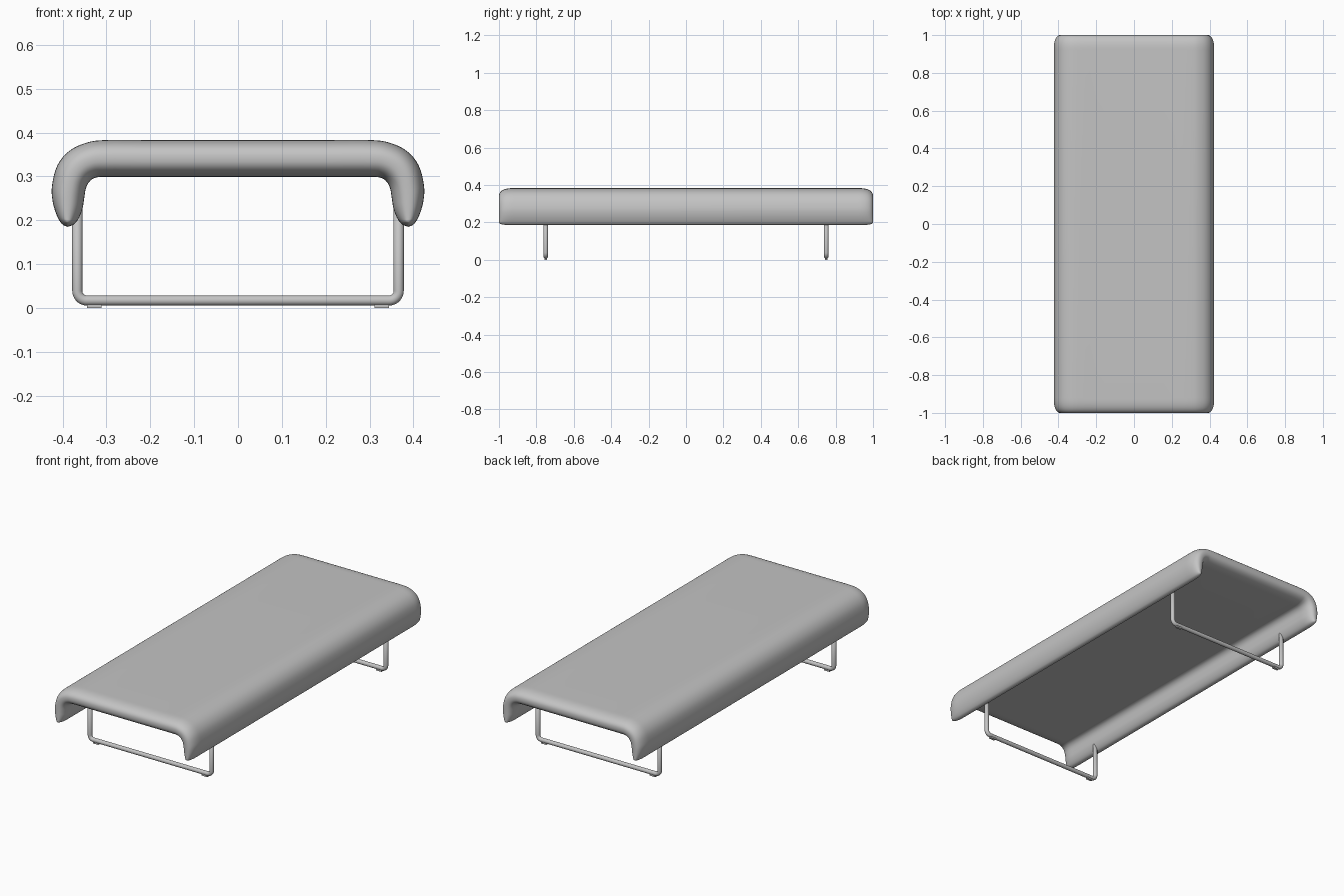
import bpy, bmesh, math
from mathutils import Vector

if "Cube" in bpy.data.objects:
    bpy.data.objects.remove(bpy.data.objects["Cube"], do_unlink=True)


def make_material(name, value):
    mat = bpy.data.materials.new(name)
    mat.use_nodes = True
    mat.diffuse_color = (value, value, value, 1)
    mat.node_tree.nodes["Principled BSDF"].inputs["Base Color"].default_value = (value, value, value, 1)
    return mat


def add_object(name, bm, mat):
    bmesh.ops.recalc_face_normals(bm, faces=bm.faces)
    mesh = bpy.data.meshes.new(name)
    bm.to_mesh(mesh)
    bm.free()
    obj = bpy.data.objects.new(name, mesh)
    bpy.context.collection.objects.link(obj)
    mesh.materials.append(mat)
    mesh.shade_smooth()
    return obj


def loft(bm, rings, closed=True):
    """Skin matching rings of points with quads."""
    rows = [[bm.verts.new(p) for p in ring] for ring in rings]
    for a, b in zip(rows, rows[1:]):
        for i in range(len(a)):
            j = (i + 1) % len(a)
            bm.faces.new((a[i], a[j], b[j], b[i]))
    return rows


def spline(points, steps=4):
    """Catmull-Rom curve through the points."""
    pts = [Vector(p) for p in points]
    pts = [2 * pts[0] - pts[1]] + pts + [2 * pts[-1] - pts[-2]]
    out = []
    for a, b, c, d in zip(pts, pts[1:], pts[2:], pts[3:]):
        for s in range(steps):
            t = s / steps
            out.append(0.5 * (2 * b + (c - a) * t + (2 * a - 5 * b + 4 * c - d) * t ** 2
                              + (3 * b - a - 3 * c + d) * t ** 3))
    return out + [pts[-2]]


grey = make_material("light grey", 0.55)

# Cushion: half of the upper and lower contour, from the middle to the drooping tip
upper = [(0, .383), (.2, .383), (.3, .383), (.345, .377), (.385, .358), (.412, .325),
         (.424, .28), (.423, .245), (.414, .213), (.402, .192), (.389, .185)]
lower = [(0, .299), (.2, .299), (.3, .299), (.325, .297), (.339, .288), (.347, .272),
         (.351, .248), (.355, .225), (.364, .203), (.375, .19), (.389, .185)]
up, low = spline(upper), spline(lower)
spine = [(a + b) / 2 for a, b in zip(up, low)]
for p in spine:
    p.y = max(p.y, 0.2)


def full_loop(top, bottom):
    half = top + bottom[-2::-1]
    return half + [Vector((-p.x, p.y)) for p in half[-2:0:-1]]


contour, core = full_loop(up, low), full_loop(spine, spine)


def section(y, k):
    return [(q.x + (p.x - q.x) * k, y, q.y + (p.y - q.y) * k) for p, q in zip(contour, core)]


# The contour shrinks onto its core at both rounded ends
end_round, power, steps = 0.08, 2.4, 12
ends = []
for i in range(steps + 1):
    a = math.pi / 2 * i / steps
    ends.append((1 - end_round + end_round * math.sin(a) ** (2 / power),
                 max(math.cos(a), 0) ** (2 / power)))
bm = bmesh.new()
loft(bm, [section(-y, k) for y, k in reversed(ends)] + [section(y, k) for y, k in ends])
bmesh.ops.remove_doubles(bm, verts=bm.verts, dist=0.00005)
add_object("cushion", bm, grey)

# Leg frames: a bent tube in a U, tucked into the cushion sides
tube, bend, leg_x, bar_z, leg_top = 0.0115, 0.022, 0.3665, 0.017, 0.28


def frame_path():
    half = [(leg_x, leg_top, 0)]
    for i in range(9):
        a = math.pi / 2 * i / 8
        half.append((leg_x - bend + bend * math.cos(a), bar_z + bend - bend * math.sin(a), a))
    return half + [(-x, z, math.pi - a) for x, z, a in reversed(half)]


for label, y in (("front", -0.75), ("back", 0.75)):
    bm = bmesh.new()
    rings = []
    for x, z, a in frame_path():
        ring = []
        for i in range(16):
            t = 2 * math.pi * i / 16
            out = tube * math.cos(t)
            ring.append((x + out * math.cos(a), y + tube * math.sin(t), z - out * math.sin(a)))
        rings.append(ring)
    rows = loft(bm, rings)
    bm.faces.new(rows[0])
    bm.faces.new(rows[-1])
    add_object(label + "_leg_frame", bm, grey)

    # Small glides under the bar
    for side, sign in (("left", 1), ("right", -1)):
        bpy.ops.mesh.primitive_cube_add(size=1, location=(sign * 0.328, y, 0.005))
        pad = bpy.context.object
        pad.name = f"{label}_{side}_glide"
        pad.scale = (0.033, 0.014, 0.01)
        pad.data.materials.append(grey)
